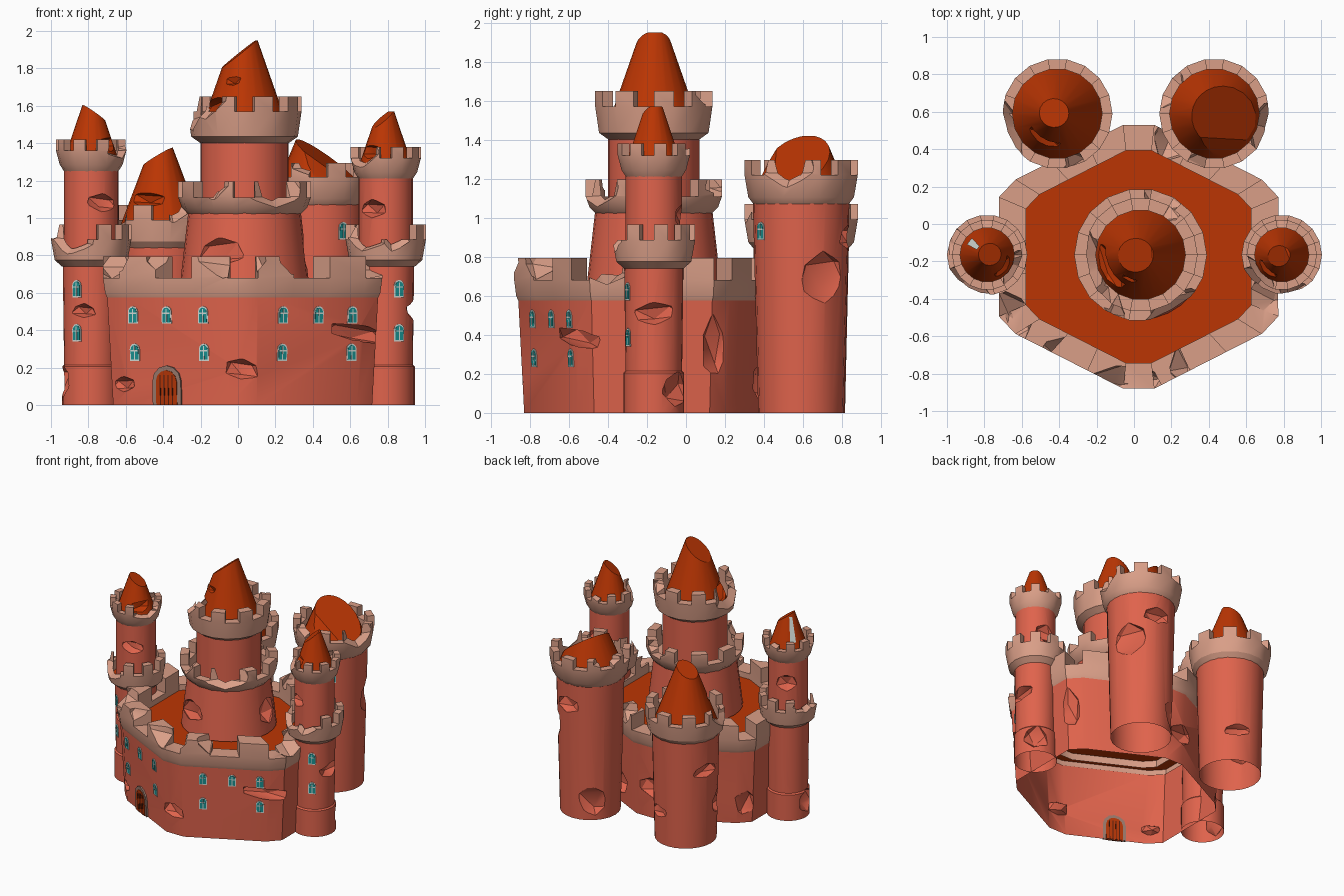
import bpy, bmesh, math, random
from mathutils import Vector, Matrix

if "Cube" in bpy.data.objects:
    bpy.data.objects.remove(bpy.data.objects["Cube"])

random.seed(4)
C, S, R = math.cos, math.sin, math.radians


def material(name, rgb):
    m = bpy.data.materials.new(name)
    m.diffuse_color = (*rgb, 1)
    m.use_nodes = True
    m.node_tree.nodes["Principled BSDF"].inputs["Base Color"].default_value = m.diffuse_color
    return m


RED = material("red_wall", (0.74, 0.125, 0.072))
TAN = material("pale_stone", (0.70, 0.345, 0.245))
ROOF = material("orange_roof", (0.50, 0.036, 0.001))
WHITE = material("window_white", (0.66, 0.72, 0.68))
TEAL = material("window_teal", (0.010, 0.29, 0.29))
STONE = material("door_stone", (0.32, 0.19, 0.15))
WOOD = material("door_wood", (0.46, 0.036, 0.002))
DARK = material("door_gap", (0.09, 0.012, 0.004))


def finish(name, bm, *mats):
    bmesh.ops.recalc_face_normals(bm, faces=bm.faces)
    me = bpy.data.meshes.new(name)
    bm.to_mesh(me)
    bm.free()
    for m in mats:
        me.materials.append(m)
    ob = bpy.data.objects.new(name, me)
    bpy.context.collection.objects.link(ob)
    return ob


def circle(n):
    return [(C(2 * math.pi * i / n), S(2 * math.pi * i / n)) for i in range(n)]


def loft(name, outline, c, levels, mat, wrap=False, merlon=0.0, cut=None):
    """Stack scaled outlines; wrap makes a ring, merlon raises alternate tops, cut slices the top."""
    bm = bmesh.new()
    rows = [[bm.verts.new((c[0] + x * s, c[1] + y * s, z)) for x, y in outline] for s, z in levels]
    n = len(outline)
    tops = []
    for k in range(len(rows) if wrap else len(rows) - 1):
        a, b = rows[k], rows[(k + 1) % len(rows)]
        for i in range(n):
            j = (i + 1) % n
            f = bm.faces.new((a[i], a[j], b[j], b[i]))
            if wrap and k == 2 and i % 2 == 0:
                tops.append(f)
    if not wrap:
        bm.faces.new(rows[0])
        if len(rows) > 1:
            bm.faces.new(rows[-1])
    bmesh.ops.recalc_face_normals(bm, faces=bm.faces)
    if merlon:
        for f in bmesh.ops.extrude_discrete_faces(bm, faces=tops)["faces"]:
            bmesh.ops.translate(bm, verts=f.verts, vec=(0, 0, merlon))
    for p, nrm in cut or []:
        bmesh.ops.bisect_plane(bm, geom=bm.verts[:] + bm.edges[:] + bm.faces[:],
                               plane_co=p, plane_no=nrm, clear_outer=True)
        bmesh.ops.holes_fill(bm, edges=[e for e in bm.edges if e.is_boundary])
    return finish(name, bm, mat)


def damage(ob, hits):
    """Knock rough lens-shaped chunks out: hits are (centre, angle, depth, width, height)."""
    bm = bmesh.new()
    for p, ang, d, w, h in hits:
        m = (Matrix.Translation(p) @ Matrix.Rotation(R(ang), 4, 'Z')
             @ Matrix.Rotation(random.uniform(-.2, .2), 4, 'X') @ Matrix.Diagonal((d, w, h, 1)))
        vs = bmesh.ops.create_icosphere(bm, subdivisions=1, radius=1.1)["verts"]
        for v in vs:
            v.co = m @ (v.co * random.uniform(.88, 1.15))
    cutter = finish("damage_cutter", bm)
    cutter.hide_render = True
    mod = ob.modifiers.new("damage", 'BOOLEAN')
    mod.operation, mod.solver, mod.use_self, mod.object = 'DIFFERENCE', 'EXACT', True, cutter
    bpy.context.view_layer.update()
    me = bpy.data.meshes.new_from_object(ob.evaluated_get(bpy.context.evaluated_depsgraph_get()))
    ob.modifiers.clear()
    ob.data = me
    bpy.data.objects.remove(cutter)


def around(c, r, hits, depth=.06):
    return [((c[0] + r * C(R(a)), c[1] + r * S(R(a)), z), a, depth, w, h) for a, z, w, h in hits]


def open_ends(ob, low=.001, top=99):
    """Remove flat faces below low or above top, so the walls are hollow."""
    bm = bmesh.new()
    bm.from_mesh(ob.data)
    flat = [f for f in bm.faces if abs(f.normal.z) > .9]
    bmesh.ops.delete(bm, geom=[f for f in flat if not low < f.calc_center_median().z < top],
                     context='FACES')
    bm.to_mesh(ob.data)
    bm.free()


def battlement(name, c, rs, ro, ri, z0, zt, top, hits):
    ob = loft(name, circle(18), c, [(rs, z0), (ro - .02, z0 + .035), (ro, zt), (ri, zt), (ri, z0 + .01)],
              TAN, True, top - zt)
    damage(ob, around(c, ro, hits, .1))
    return ob


# Arched plates for windows and the door
def arch(w, h, base=0.0):
    return [(-w, base), (w, base)] + [(w * C(R(a)), h - w + w * S(R(a))) for a in range(0, 181, 30)]


def bar(u0, u1, v0, v1):
    return [(u0, v0), (u1, v0), (u1, v1), (u0, v1)]


def plates(name, wall, x, z, parts, mats, sink=-.0008):
    ok, p, n, _ = wall.ray_cast(Vector((x, -3, z + .03)), Vector((0, 1, 0)))
    t = Vector((-n.y, n.x, 0)).normalized()
    up = n.cross(t)
    p = p - up * .03
    bm = bmesh.new()
    for pts, d, mi in parts:
        back = [bm.verts.new(p + t * u + up * v - n * sink) for u, v in pts]
        front = [bm.verts.new(p + t * u + up * v + n * d) for u, v in pts]
        fs = [bm.faces.new(front), bm.faces.new(back)]
        for i in range(len(pts)):
            j = (i + 1) % len(pts)
            fs.append(bm.faces.new((back[i], back[j], front[j], front[i])))
        for f in fs:
            f.material_index = mi
    return finish(name, bm, *mats)


def window(wall, x, z):
    parts = [(arch(.029, .094), .005, 0), (arch(.0225, .086, .008), .007, 1),
             (bar(-.003, .003, .008, .08), .009, 0), (bar(-.021, .021, .053, .059), .009, 0)]
    plates("window", wall, x, z - .045, parts, (WHITE, TEAL))


# Main hall: bevelled hexagon, hollow below
HC = (.025, -.175)
half = [(.08, -.685), (.64, -.40), (.725, -.31), (.725, .31), (.64, .40), (.08, .685)]
hexa = half + [(-x, y) for x, y in reversed(half)]
dense = []
for (x0, y0), (x1, y1) in zip(hexa, hexa[1:] + hexa[:1]):
    k = max(1, 2 * round(math.hypot(x1 - x0, y1 - y0) / .28) - 1)
    dense += [(x0 + (x1 - x0) * i / k, y0 + (y1 - y0) * i / k) for i in range(k)]
hall = loft("hall_walls", hexa, HC, [(.955, 0), (1, .59)], RED)
bpy.context.view_layer.update()
for x in (-.56, -.38, -.185, .24, .43, .61):
    window(hall, x, .48)
for x in (-.55, -.18, .235, .605):
    window(hall, x, .28)
door = [(arch(.085, .21), .012, 0), (arch(.062, .185), .016, 1)]
door += [(bar(u - .003, u + .003, 0, .16), .018, 2) for u in (-.036, -.012, .012, .036)]
plates("door", hall, -.375, 0.002, door, (STONE, WOOD, DARK))
# the back of the door, seen from inside the hollow hall
inner = [(pts, -.003 - .002 * mi, mi) for pts, d, mi in door]
plates("door_inside", hall, -.375, 0.002, inner, (STONE, WOOD, DARK), .001)
damage(hall, [((.02, -.85, .19), -90, .06, .095, .06), ((.64, -.55, .385), -60, .065, .19, .05),
              ((-.62, -.55, .11), -120, .06, .08, .04), ((.73, .16, .33), 20, .07, .08, .16),
              ((-.66, .2, .15), 150, .07, .1, .12), ((.3, .37, .16), 65, .06, .1, .1),
              ((-.05, .49, .25), 95, .06, .12, .07)])
open_ends(hall, top=.585)
wall_top = loft("hall_battlement", dense, HC, [(1, .575), (1.015, .60), (1.03, .68), (.83, .68), (.83, .58)],
                TAN, True, .115)
damage(wall_top, [((-.05, -.86, .80), -90, .12, .24, .12), ((.3, -.76, .81), -60, .12, .12, .13),
                  ((-.4, -.72, .81), -115, .12, .12, .1),
                  ((-.66, -.5, .79), -140, .12, .14, .12), ((.74, -.42, .78), -30, .14, .16, .12),
                  ((.2, .46, .80), 65, .12, .1, .1)])
open_ends(wall_top, low=.6)
loft("hall_floor", hexa, HC, [(1.015, .635)], ROOF)

# Central keep: two tiers
KC = (.035, -.165)
keep = loft("keep_lower_shaft", circle(28), KC, [(.345, .645), (.30, 1.04)], RED)
damage(keep, around(KC, .325, [(-115, .82, .14, .08), (5, .82, .1, .1), (120, .85, .1, .1)]))
battlement("keep_lower_battlement", KC, .30, .355, .29, 1.02, 1.11, 1.195,
           [(-60, 1.17, .2, .12), (-120, 1.2, .1, .09), (70, 1.19, .12, .08)])
loft("keep_lower_floor", circle(28), KC, [(.30, 1.045)], TAN)
loft("keep_upper_shaft", circle(28), KC, [(.235, 1.03), (.235, 1.42)], RED)
battlement("keep_upper_battlement", KC, .235, .305, .24, 1.40, 1.57, 1.65,
           [(190, 1.66, .24, .2), (-138, 1.68, .18, .14), (60, 1.66, .08, .07)])
kr = loft("keep_roof", circle(20), KC, [(.245, 1.45), (.07, 1.95)], ROOF,
          cut=[((.09, -.165, 1.945), (-.62, -.05, .78)), ((-.08, -.25, 1.75), (-.72, -.5, .3))])
damage(kr, around(KC, .2, [(205, 1.58, .17, .07), (-115, 1.74, .1, .04)], .07))

# Two side towers: stacked drums
for side, x, d, roofcut in (("left", -.785, 0, (.55, .1, .8)), ("right", .79, -.04, (-.6, -.25, .76))):
    c = (x, -.165)
    low = loft(side + "_tower_lower", circle(24), c,
               [(.155, 0), (.155, .205), (.145, .215), (.152, .77)], RED)
    up = loft(side + "_tower_upper", circle(24), c, [(.145, .78), (.145, 1.28 + d)], RED)
    bpy.context.view_layer.update()
    wx = -.86 if x < 0 else .86
    window(low, wx, .62)
    window(low, wx, .385)
    if x < 0:
        damage(low, around(c, .155, [(-105, .505, .07, .035), (190, .13, .09, .09), (90, .3, .1, .06)]))
        damage(up, around(c, .15, [(-65, 1.08, .1, .045), (120, 1.1, .08, .06)]))
    else:
        damage(low, around(c, .155, [(0, .51, .14, .05), (50, .12, .1, .08), (130, .4, .08, .06)]))
        damage(up, around(c, .15, [(-120, 1.05, .09, .045), (80, 1.0, .09, .06)]))
    open_ends(low)
    battlement(side + "_tower_lower_battlement", c, .155, .215, .165, .74, .885, .965,
               [(-125, .94, .17, .12), (-75, .94, .1, .11) if x > 0 else (165, .96, .1, .09)])
    loft(side + "_tower_lower_floor", circle(24), c, [(.175, .81)], ROOF)
    battlement(side + "_tower_upper_battlement", c, .145, .188, .145, 1.25 + d, 1.36 + d, 1.42 + d,
               [(-25 if x < 0 else -140, 1.41 + d, .12, .09), (95, 1.43 + d, .07, .05)])
    tip = (x - .04 if x < 0 else x + .02, -.165, 1.60 + d)
    roof = loft(side + "_tower_roof", circle(18), c, [(.15, 1.30 + d), (.045, 1.61 + d)], ROOF,
                cut=[(tip, roofcut)])
    damage(roof, around(c, .13, [(-35 if x < 0 else -135, 1.40 + d, .1, .04)], .05))

# Pale strip on the back of the left tower roof
bm = bmesh.new()
strip = [(r, a, z) for a in (132, 153) for r, z in ((.122, 1.40), (.062, 1.58))]
v = [bm.verts.new((-.785 + r * C(R(a)), -.165 + r * S(R(a)), z)) for r, a, z in strip]
bm.faces.new((v[0], v[1], v[3], v[2]))
finish("left_roof_strip", bm, WHITE)

# Two back towers
BL, BR = (-.41, .59), (.43, .59)
bl = loft("back_left_shaft", circle(24), BL, [(.225, 0), (.245, .87)], RED)
br = loft("back_right_shaft", circle(24), BR, [(.22, 0), (.248, 1.1)], RED)
bpy.context.view_layer.update()
window(br, .56, .93)
damage(bl, around(BL, .24, [(165, .6, .12, .05), (205, .3, .1, .09), (65, .25, .12, .05)]))
damage(br, around(BR, .24, [(30, .7, .14, .13), (130, .15, .13, .12), (80, .9, .11, .06)]))
open_ends(bl)
open_ends(br)
battlement("back_left_battlement", BL, .245, .295, .24, .84, .99, 1.07,
           [(200, 1.05, .18, .13), (-75, 1.07, .1, .08)])
battlement("back_right_battlement", BR, .248, .295, .24, 1.07, 1.22, 1.295,
           [(-15, 1.29, .17, .13), (150, 1.31, .12, .09), (-100, 1.31, .1, .08)])
r1 = loft("back_left_roof", circle(20), BL, [(.245, .89), (.06, 1.38)], ROOF,
          cut=[((-.35, .59, 1.375), (-.5, .1, .85)), ((-.54, .5, 1.18), (-.8, -.45, .3))])
damage(r1, around(BL, .18, [(-120, 1.1, .14, .04)], .07))
loft("back_right_roof", circle(20), BR, [(.245, 1.12), (.12, 1.42)], ROOF,
     cut=[((.33, .66, 1.42), (.56, -.2, .8)), ((.5, .47, 1.27), (.35, -.75, .55))])

# Smooth the round faces, keep the edges sharp
for ob in bpy.context.collection.objects:
    ob.select_set(True)
    bpy.context.view_layer.objects.active = ob
bpy.ops.object.shade_smooth_by_angle(angle=R(30))
